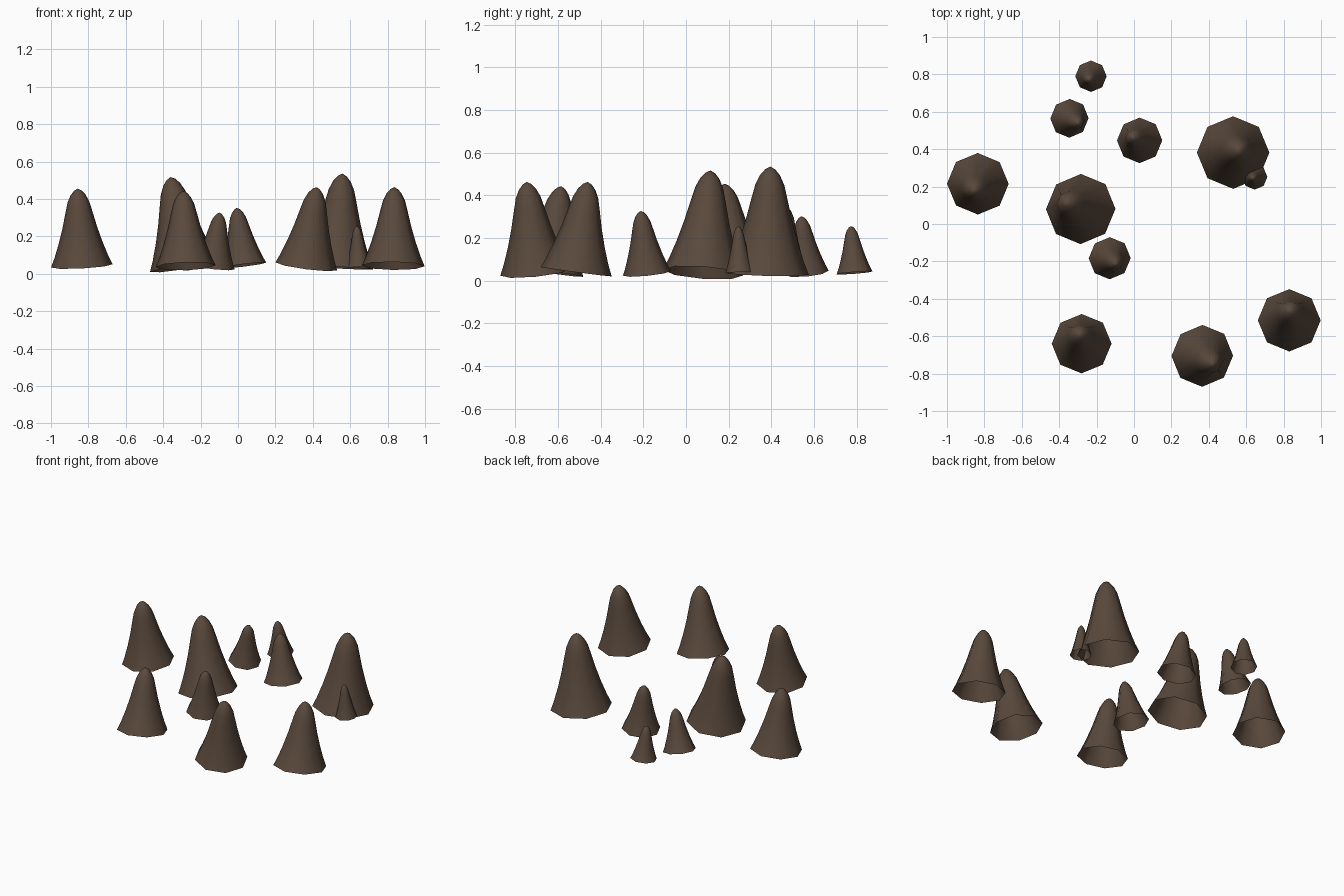
import bpy, bmesh, math
from mathutils import Vector

if "Cube" in bpy.data.objects:
    bpy.data.objects.remove(bpy.data.objects["Cube"])

mat = bpy.data.materials.new("dark brown rock")
mat.diffuse_color = (0.10, 0.066, 0.045, 1)
mat.use_nodes = True
mat.node_tree.nodes["Principled BSDF"].inputs["Base Color"].default_value = mat.diffuse_color

SIDES = 8
# flared, open-bottomed spike profile: (height share, radius share)
PROFILE = [(0, 1.0), (0.12, 0.87), (0.3, 0.71), (0.5, 0.56), (0.7, 0.435),
           (0.83, 0.35), (0.92, 0.24), (0.975, 0.12)]


def spike(name, base, radius, tip):
    """Hollow leaning cone from the base centre to the tip; the rim is square to the lean."""
    base, tip = Vector(base), Vector(tip)
    axis = tip - base
    turn = Vector((0, 0, 1)).rotation_difference(axis)
    bm = bmesh.new()
    rings = []
    for h, r in PROFILE:
        ring = []
        for i in range(SIDES):
            a = 2 * math.pi * i / SIDES
            p = Vector((math.cos(a), math.sin(a), 0)) * radius * r
            ring.append(bm.verts.new(base + axis * h + turn @ p))
        rings.append(ring)
    top = bm.verts.new(tip)
    for i in range(SIDES):
        j = (i + 1) % SIDES
        for lo, hi in zip(rings, rings[1:]):
            bm.faces.new((lo[i], lo[j], hi[j], hi[i]))
        bm.faces.new((rings[-1][i], rings[-1][j], top))
    for f in bm.faces:
        f.smooth = True
    me = bpy.data.meshes.new(name)
    bm.to_mesh(me)
    bm.free()
    me.materials.append(mat)
    ob = bpy.data.objects.new(name, me)
    bpy.context.collection.objects.link(ob)


# base x, base y, base z, radius, tip x, tip y, tip z
SPIKES = [
    (-0.835, 0.215, 0.042, 0.165, -0.857, 0.18, 0.455),
    (-0.285, 0.08, 0.038, 0.188, -0.36, 0.115, 0.517),
    (-0.13, -0.183, 0.035, 0.113, -0.098, -0.212, 0.327),
    (-0.28, -0.64, 0.04, 0.16, -0.293, -0.585, 0.443),
    (0.365, -0.705, 0.04, 0.166, 0.42, -0.747, 0.463),
    (0.83, -0.515, 0.042, 0.168, 0.835, -0.46, 0.463),
    (0.53, 0.382, 0.033, 0.194, 0.558, 0.395, 0.535),
    (0.645, 0.252, 0.038, 0.068, 0.635, 0.245, 0.256),
    (0.03, 0.447, 0.045, 0.122, -0.007, 0.465, 0.352),
    (-0.345, 0.565, 0.038, 0.104, -0.297, 0.54, 0.302),
    (-0.23, 0.79, 0.037, 0.084, -0.242, 0.773, 0.256),
]
for n, s in enumerate(SPIKES, 1):
    spike(f"stalagmite_{n:02d}", s[:3], s[3], s[4:])
